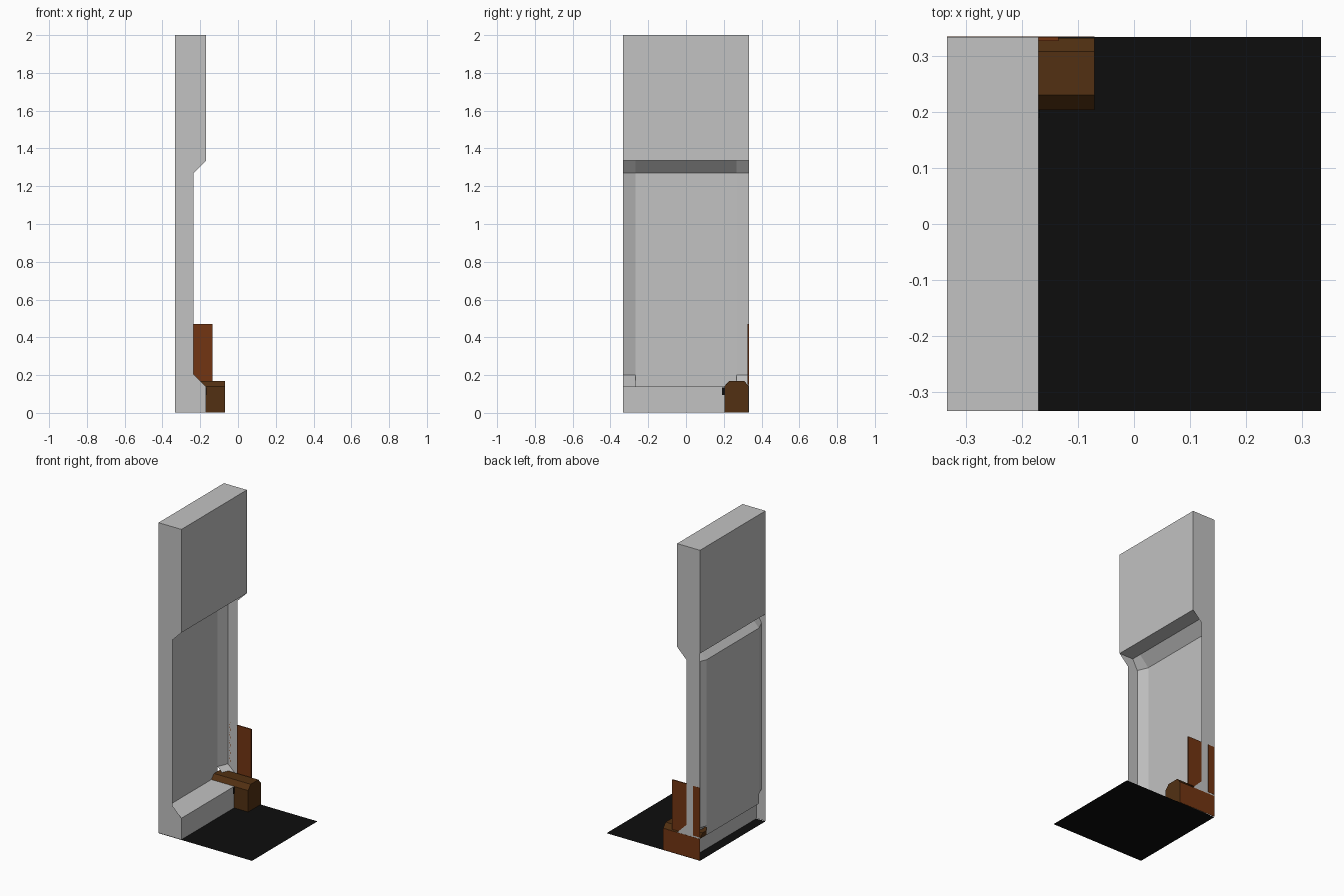
import bpy

if "Cube" in bpy.data.objects:
    bpy.data.objects.remove(bpy.data.objects["Cube"])

def material(name, rgb):
    m = bpy.data.materials.new(name)
    m.diffuse_color = (*rgb, 1)
    m.use_nodes = True
    m.node_tree.nodes["Principled BSDF"].inputs["Base Color"].default_value = m.diffuse_color
    return m

GREY = material("light_grey", (0.54, 0.54, 0.54))
WOOD = material("dark_brown", (0.085, 0.03, 0.006))
RUST = material("rust_brown", (0.17, 0.036, 0.006))
BLACK = material("black", (0.004, 0.004, 0.004))

def build(name, verts, faces, mat):
    me = bpy.data.meshes.new(name)
    me.from_pydata(verts, [], faces)
    me.materials.append(mat)
    me.update()
    ob = bpy.data.objects.new(name, me)
    bpy.context.collection.objects.link(ob)
    return ob

def box(name, x, y, z, mat):
    v = [(a, b, c) for c in z for a, b in ((x[0], y[0]), (x[1], y[0]), (x[1], y[1]), (x[0], y[1]))]
    f = [(3, 2, 1, 0), (4, 5, 6, 7)] + [(i, (i + 1) % 4, (i + 1) % 4 + 4, i + 4) for i in range(4)]
    return build(name, v, f, mat)

def prism_x(name, profile, x, mat):
    """Extrude a (y, z) outline along x."""
    n = len(profile)
    v = [(a, y, z) for a in x for y, z in profile]
    f = [tuple(range(n - 1, -1, -1)), tuple(range(n, 2 * n))]
    f += [(i, (i + 1) % n, (i + 1) % n + n, i + n) for i in range(n)]
    return build(name, v, f, mat)

H, F, IN, E = 0.333, -0.17, -0.27, 0.267   # half size, front, inner offset, panel half width
CAP, LOW, ZB, ZT = -0.305, 0.002, 0.14, 1.335

# floor
build("floor", [(-H, -H, 0), (H, -H, 0), (H, H, 0), (-H, H, 0)], [(0, 1, 2, 3)], BLACK)

# upper wall block
box("upper_wall", (-H, F), (-H, H), (ZT, 2), GREY)

# side sheets closing both ends of the niche
outline = [(-H, LOW), (F, LOW), (F, ZB), (-0.235, 0.205), (-0.235, 1.27), (F, ZT), (-H, ZT)]
for side, y in (("front", -H), ("back", H)):
    build(side + "_end_sheet", [(x, y, z) for x, z in outline],
          [tuple(range(7)) if y < 0 else tuple(range(6, -1, -1))], GREY)

# recessed back panel, its sloped head and angled side strips
build("niche_panel", [(-H, -E, ZB), (-H, E, ZB), (-H, E, 1.27), (-H, -E, 1.27),
                      (IN, -E, ZT), (IN, E, ZT)], [(0, 1, 2, 3), (3, 2, 5, 4)], GREY)
for side, s in (("front", -1), ("back", 1)):
    v = [(-H, s * E, 0.2), (CAP, s * H, 0.2), (CAP, s * H, 1.27), (-H, s * E, 1.27),
         (IN, s * H, ZT), (IN, s * E, ZT), (-0.24, s * H, ZB), (IN, s * E, ZB)]
    f = [(0, 1, 2, 3), (3, 2, 4, 5), (0, 7, 6, 1)]
    build(side + "_niche_strip", v, f if s > 0 else [q[::-1] for q in f], GREY)

# low plinth and its shelf
box("plinth", (IN, F), (-H, H), (LOW, ZB), GREY)
build("plinth_shelf", [(-H, -E, ZB), (IN, -E, ZB), (IN, E, ZB), (-H, E, ZB)], [(0, 1, 2, 3)], GREY)

# brown corner box, its top bar running back to the wall
y0, y1 = 0.203, 0.332
prism_x("corner_box", [(y0, LOW), (y1, LOW), (y1, 0.14), (0.308, 0.17), (0.23, 0.17), (y0, 0.14)],
        (F, -0.07), WOOD)
prism_x("corner_bar", [(y0, 0.141), (y1, 0.141), (0.308, 0.17), (0.23, 0.17)], (-0.332, F), WOOD)
box("dark_slot", (-0.172, -0.168), (0.19, y0), (0.095, 0.135), BLACK)

# rust coloured upright plates on the end
box("upright_plate", (-0.235, -0.135), (0.326, H), (0.15, 0.47), RUST)
box("upright_edge", (-H, -0.285), (H, H + 0.001), (0.15, 0.47), RUST)
box("plate_base", (-H, -0.07), (H, H + 0.001), (LOW, 0.14), RUST)
